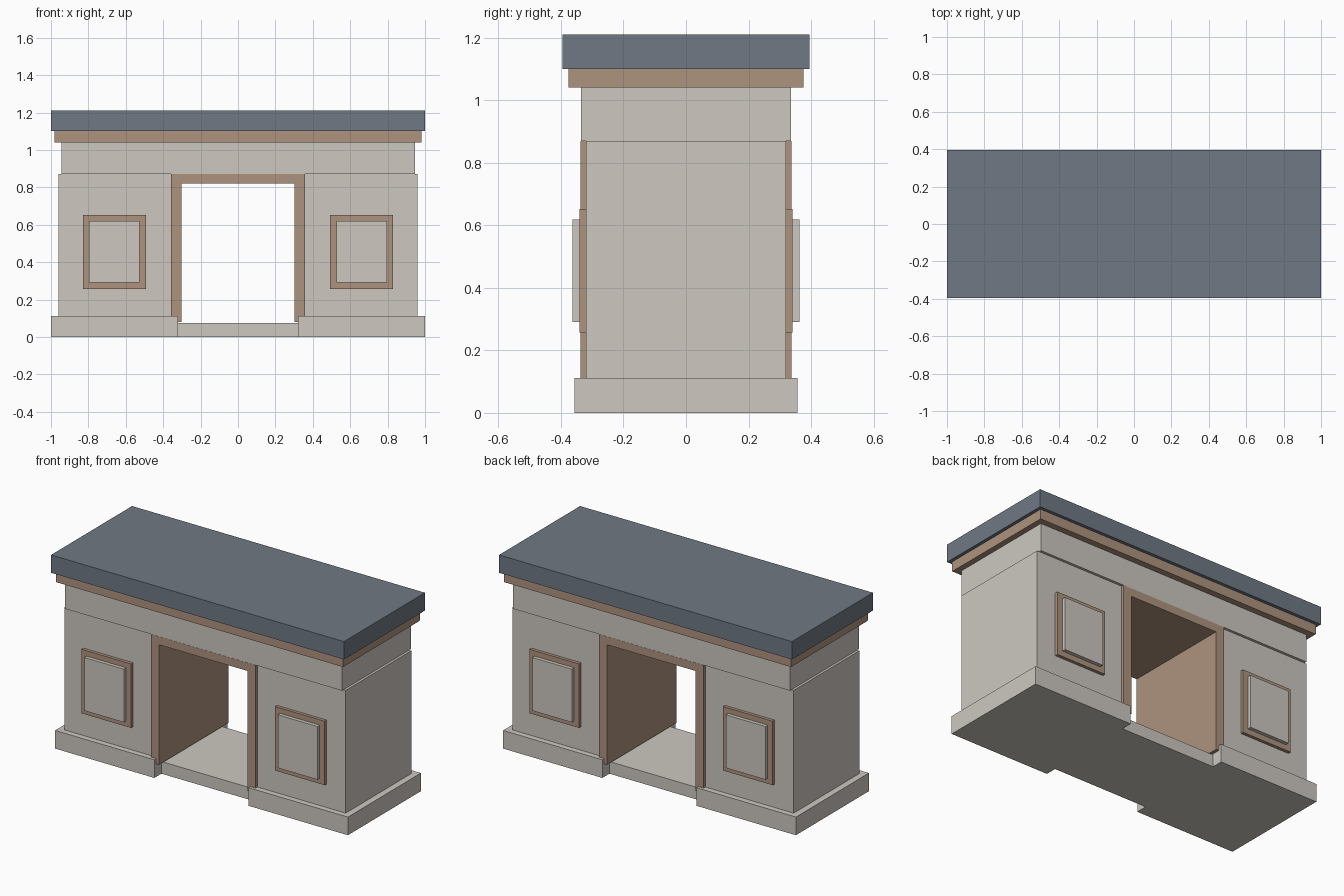
import bpy
import bmesh
from mathutils import Matrix, Vector

if "Cube" in bpy.data.objects:
    bpy.data.objects.remove(bpy.data.objects["Cube"])


def material(name, rgb):
    m = bpy.data.materials.new(name)
    m.diffuse_color = (*rgb, 1)
    m.use_nodes = True
    m.node_tree.nodes["Principled BSDF"].inputs["Base Color"].default_value = m.diffuse_color
    return m


stone = material("stone", (0.61, 0.58, 0.53))
wood = material("wood", (0.42, 0.29, 0.21))
slate = material("slate", (0.16, 0.19, 0.23))


def finish(name, bm, mat):
    bmesh.ops.recalc_face_normals(bm, faces=bm.faces)
    me = bpy.data.meshes.new(name)
    bm.to_mesh(me)
    bm.free()
    me.materials.append(mat)
    ob = bpy.data.objects.new(name, me)
    bpy.context.collection.objects.link(ob)


def box(name, x, y, z, mat):
    """Box from (min, max) ranges on each axis."""
    bm = bmesh.new()
    bmesh.ops.create_cube(bm, size=1)
    size = Vector((x[1] - x[0], y[1] - y[0], z[1] - z[0]))
    mid = Vector((sum(x), sum(y), sum(z))) / 2
    bm.transform(Matrix.Translation(mid) @ Matrix.Diagonal((*size, 1)))
    finish(name, bm, mat)


def span(a, b, sign):
    return tuple(sorted((a * sign, b * sign)))


def slab(name, x, y, z, mat):
    box(name, (-x, x), (-y, y), z, mat)


# Roof, cornice and frieze
slab("roof", 1.0, 0.395, (1.10, 1.21), slate)
slab("cornice", 0.98, 0.375, (1.04, 1.10), wood)
slab("frieze", 0.945, 0.3365, (0.87, 1.04), stone)

# Recessed threshold between the plinths
slab("threshold", 0.322, 0.287, (0, 0.075), stone)

# Door surround: a U-shaped arch running the full depth
outline = [(-0.357, 0.08), (-0.357, 0.87), (0.357, 0.87), (0.357, 0.08),
           (0.302, 0.08), (0.302, 0.82), (-0.302, 0.82), (-0.302, 0.08)]
bm = bmesh.new()
face = bm.faces.new([bm.verts.new((x, -0.3375, z)) for x, z in outline])
ext = bmesh.ops.extrude_face_region(bm, geom=[face])
bmesh.ops.translate(bm, vec=(0, 0.675, 0),
                    verts=[v for v in ext["geom"] if isinstance(v, bmesh.types.BMVert)])
finish("door_surround", bm, wood)

for sx, side in ((-1, "left"), (1, "right")):
    # Plinth and wall block on each side of the passage
    box(f"{side}_plinth", span(0.322, 1.0, sx), (-0.356, 0.356), (0, 0.112), stone)
    box(f"{side}_wall", span(0.357, 0.96, sx), (-0.3205, 0.3205), (0.112, 0.87), stone)
    # Framed raised panels on the front and back
    for sy, end in ((-1, "front"), (1, "back")):
        box(f"{side}_{end}_panel_frame", span(0.492, 0.83, sx),
            span(0.31, 0.34, sy), (0.257, 0.652), wood)
        box(f"{side}_{end}_panel", span(0.526, 0.796, sx),
            span(0.31, 0.3625, sy), (0.291, 0.619), stone)
